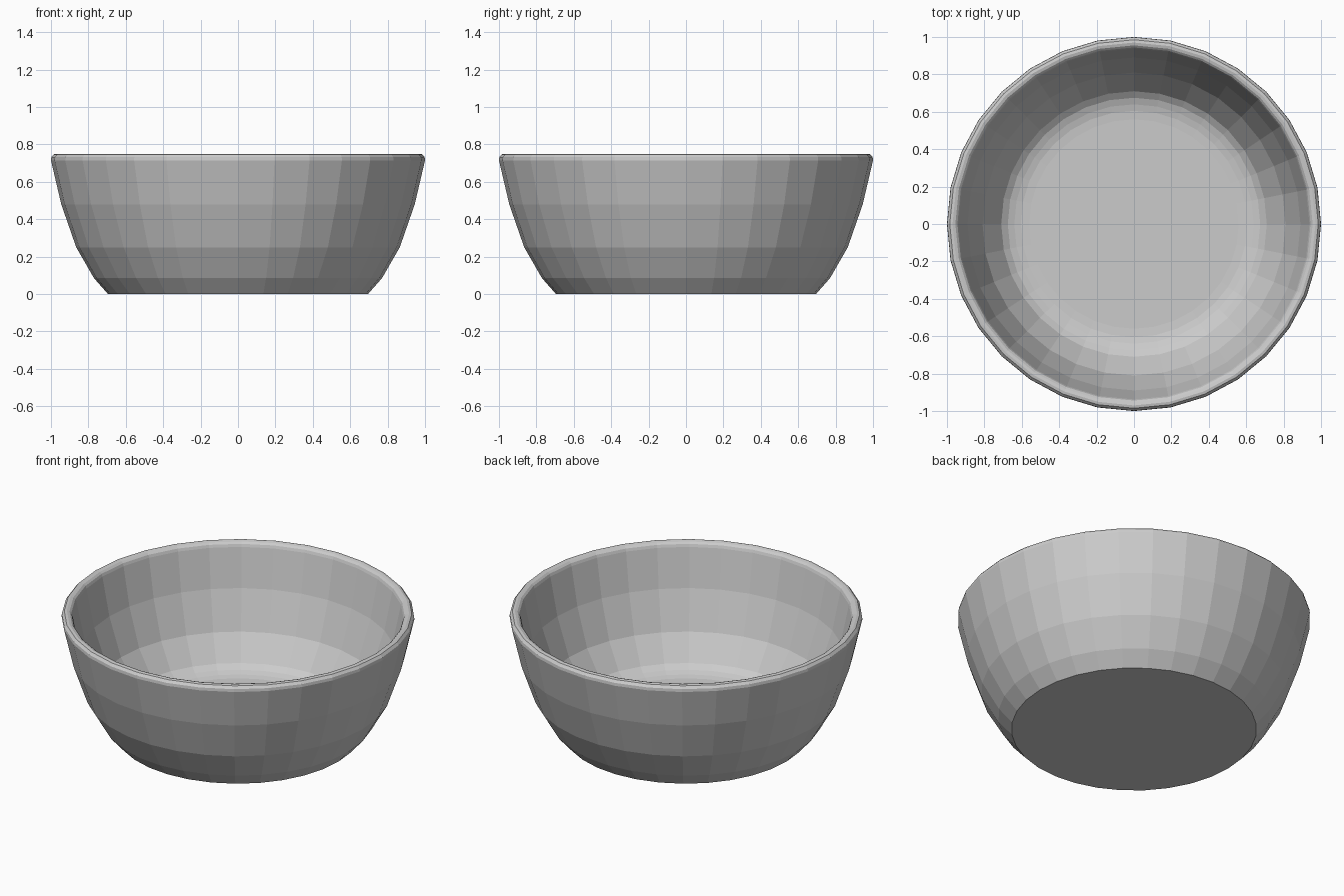
import bpy, bmesh
from math import cos, sin, pi

if "Cube" in bpy.data.objects:
    bpy.data.objects.remove(bpy.data.objects["Cube"])

SIDES = 32

# Bowl half-section (radius, height): outer wall, rounded rim, inner wall, floor
profile = [
    (0.695, 0.0), (0.77, 0.085), (0.865, 0.25), (0.945, 0.48),
    (1.0, 0.715), (0.998, 0.732), (0.985, 0.747), (0.97, 0.75),
    (0.955, 0.746), (0.944, 0.736), (0.938, 0.72),
    (0.89, 0.485), (0.81, 0.25), (0.71, 0.10),
    (0.675, 0.074), (0.64, 0.061), (0.605, 0.053), (0.56, 0.05),
]


def lathe(name, points, sides):
    """Spin a profile round z and cap both ends with flat discs."""
    bm = bmesh.new()
    rings = [[bm.verts.new((r * cos(2 * pi * i / sides), r * sin(2 * pi * i / sides), z))
              for i in range(sides)] for r, z in points]
    for low, high in zip(rings, rings[1:]):
        for i in range(sides):
            j = (i + 1) % sides
            bm.faces.new((low[i], low[j], high[j], high[i]))
    bm.faces.new(rings[0][::-1])
    bm.faces.new(rings[-1])
    bmesh.ops.recalc_face_normals(bm, faces=bm.faces)
    mesh = bpy.data.meshes.new(name)
    bm.to_mesh(mesh)
    bm.free()
    obj = bpy.data.objects.new(name, mesh)
    bpy.context.collection.objects.link(obj)
    return obj


lathe("bowl", profile, SIDES)
